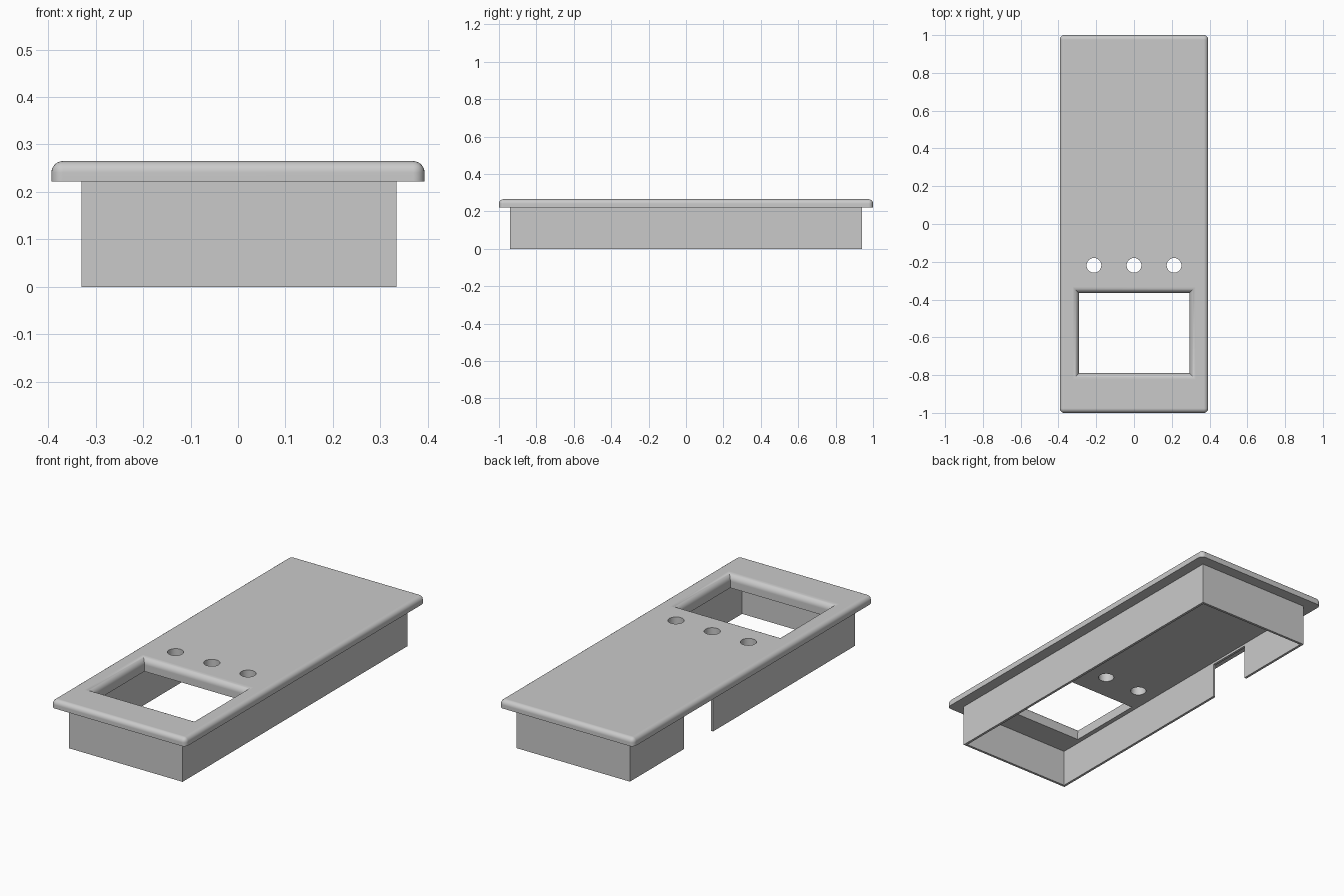
import bpy
import bmesh
from math import sin, cos, pi, radians

if "Cube" in bpy.data.objects:
    bpy.data.objects.remove(bpy.data.objects["Cube"])

HALF_X, HALF_Y = 0.393, 1.0      # lid
LID_BOTTOM, LID_TOP = 0.222, 0.265
PLATE_BOTTOM = 0.197             # underside of the lid inside the body
BODY_X, BODY_Y, WALL, SHIFT = 0.332, 0.94, 0.013, 0.002
GAP_FRONT, GAP_BACK, GAP_TOP = 0.245, 0.49, 0.185
ROUND, FLARE = 0.024, 0.033

grey = bpy.data.materials.new("plain_grey")
grey.use_nodes = True
grey.diffuse_color = (0.59, 0.59, 0.59, 1)
grey.node_tree.nodes["Principled BSDF"].inputs["Base Color"].default_value = grey.diffuse_color


def make_object(name, bm):
    bmesh.ops.recalc_face_normals(bm, faces=bm.faces)
    mesh = bpy.data.meshes.new(name)
    bm.to_mesh(mesh)
    bm.free()
    mesh.materials.append(grey)
    obj = bpy.data.objects.new(name, mesh)
    bpy.context.collection.objects.link(obj)
    return obj


def loft(name, rings):
    """Closed solid through rings of equal length."""
    bm = bmesh.new()
    loops = [[bm.verts.new(p) for p in ring] for ring in rings]
    for low, high in zip(loops, loops[1:]):
        for i in range(len(low)):
            j = (i + 1) % len(low)
            bm.faces.new((low[i], low[j], high[j], high[i]))
    bm.faces.new(loops[0])
    bm.faces.new(loops[-1])
    return make_object(name, bm)


def rectangle(x0, x1, y0, y1, z):
    return [(x0, y0, z), (x1, y0, z), (x1, y1, z), (x0, y1, z)]


def combine(target, tool, operation):
    mod = target.modifiers.new("combine", "BOOLEAN")
    mod.operation, mod.solver, mod.object = operation, "EXACT", tool
    bpy.ops.object.select_all(action="DESELECT")
    bpy.context.view_layer.objects.active = target
    target.select_set(True)
    bpy.ops.object.modifier_apply(modifier=mod.name)
    bpy.data.objects.remove(tool)


# Lid: slab with rounded upright corners and top rim
bm = bmesh.new()
bmesh.ops.create_cube(bm, size=2)
for v in bm.verts:
    v.co = (v.co.x * HALF_X, v.co.y * HALF_Y, LID_TOP if v.co.z > 0 else LID_BOTTOM)
edges = [e for e in bm.edges if any(v.co.z > LID_BOTTOM + 0.01 for v in e.verts)]
bmesh.ops.bevel(bm, geom=edges, offset=ROUND, segments=6, profile=0.5, affect="EDGES")
lid = make_object("lid", bm)

# Thicker plate under the lid, filling the space between the walls
px, py = BODY_X - WALL, BODY_Y - WALL
plate = loft("inner_plate", [rectangle(SHIFT - px, SHIFT + px, -py, py, z)
                             for z in (PLATE_BOTTOM, LID_BOTTOM + 0.01)])
combine(lid, plate, "UNION")


# Window opening: straight below, flaring to a rounded top rim with mitred corners
def window_ring(grow, z):
    return rectangle(-0.292 - grow, 0.294 + grow, -0.79 - grow, -0.365 + grow, z)


steps = [i / 8 * pi / 2 for i in range(9)]
rings = [window_ring(0, PLATE_BOTTOM - 0.1)]
rings += [window_ring(FLARE * (1 - cos(a)), LID_TOP - FLARE + FLARE * sin(a)) for a in steps]
rings.append(window_ring(FLARE, LID_TOP + 0.1))
combine(lid, loft("window_cutter", rings), "DIFFERENCE")

# Three round button holes
for x in (-0.212, 0, 0.212):
    angles = [k * pi / 16 for k in range(32)]
    hole = loft("hole_cutter", [[(x + 0.039 * cos(a), -0.219 + 0.039 * sin(a), z) for a in angles]
                                for z in (0.1, 0.4)])
    combine(lid, hole, "DIFFERENCE")

# Smooth rounds, with the broad faces kept flat
bpy.ops.object.shade_smooth_by_angle(angle=radians(30))
weighted = lid.modifiers.new("flat_faces", "WEIGHTED_NORMAL")
weighted.keep_sharp = True


# Body: thin open-bottomed wall with a gap in its right side
def wall_path(inset):
    x, y = BODY_X - inset, BODY_Y - inset
    return [(-x, GAP_FRONT), (-x, -y), (x, -y), (x, y), (-x, y), (-x, GAP_BACK)]


outline = wall_path(0) + wall_path(WALL)[::-1]
loft("body_wall", [[(x + SHIFT, y, z) for x, y in outline] for z in (0, LID_BOTTOM)])

# Strip of wall above the gap
loft("gap_header", [rectangle(SHIFT - BODY_X, SHIFT - px, GAP_FRONT, GAP_BACK, z)
                    for z in (GAP_TOP, LID_BOTTOM)])
